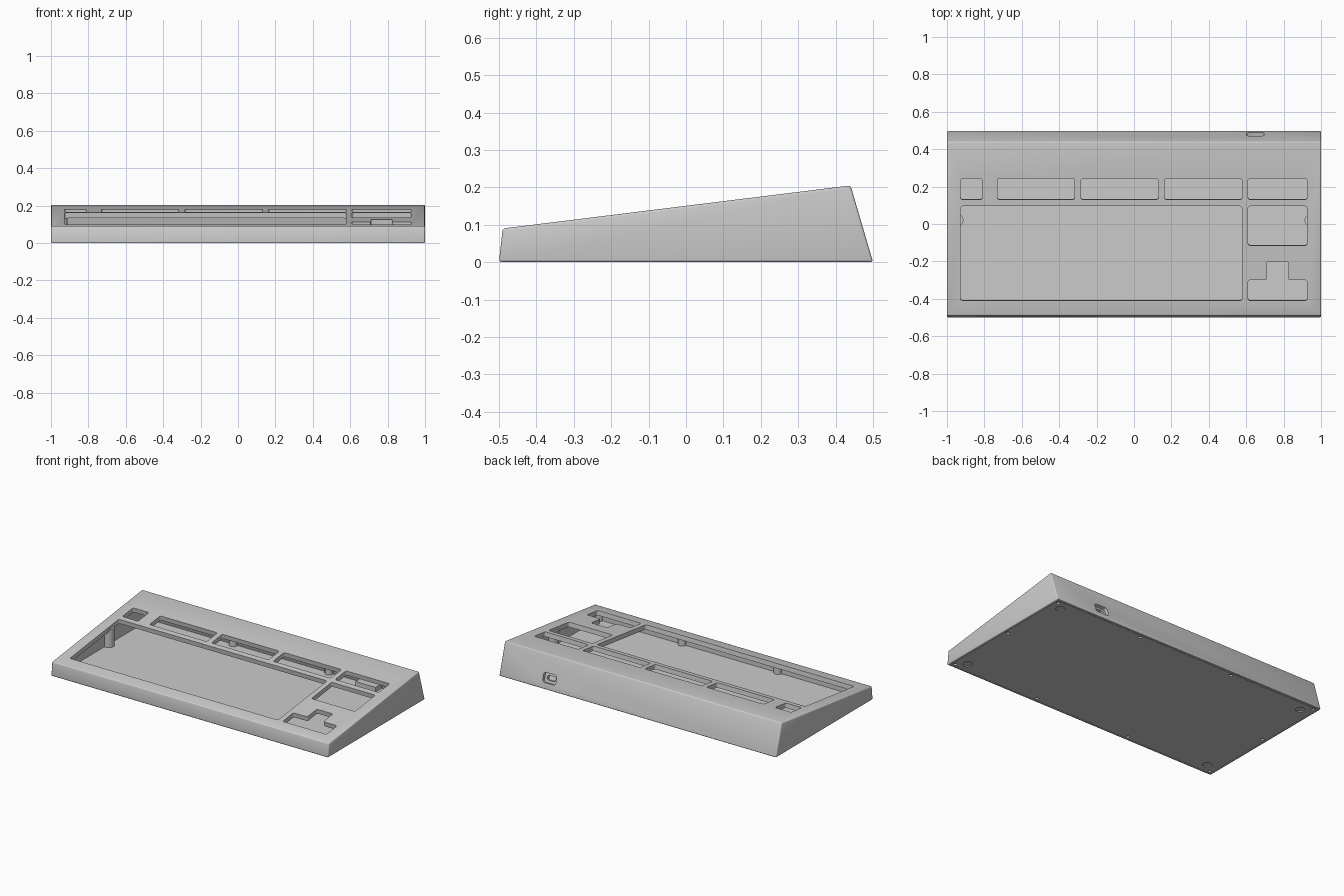
import bpy, bmesh, math
from mathutils import Matrix, Vector

if "Cube" in bpy.data.objects:
    bpy.data.objects.remove(bpy.data.objects["Cube"])

TILT = math.atan2(0.115, 0.93)
TOP = Matrix.Translation((0, -0.49, 0.09)) @ Matrix.Rotation(TILT, 4, 'X')
SIDE = Matrix(((0, 0, 1, 0), (1, 0, 0, 0), (0, 1, 0, 0), (0, 0, 0, 1)))  # (y, z, x) profile


def top_z(y):
    return 0.09 + (y + 0.49) * math.tan(TILT)


def prism(name, pts, lo, hi, matrix=Matrix(), corner=0, edge=0):
    """Extrude a 2D outline from lo to hi, with rounded corners or beveled edges."""
    bm = bmesh.new()
    bm.faces.new([bm.verts.new((u, v, lo)) for u, v in pts])
    if corner:
        bmesh.ops.bevel(bm, geom=bm.verts[:], offset=corner, segments=4,
                        profile=0.5, affect='VERTICES')
    out = bmesh.ops.extrude_face_region(bm, geom=bm.faces[:])
    bmesh.ops.translate(bm, vec=(0, 0, hi - lo),
                        verts=[g for g in out['geom'] if isinstance(g, bmesh.types.BMVert)])
    bmesh.ops.recalc_face_normals(bm, faces=bm.faces[:])
    if edge:
        bmesh.ops.bevel(bm, geom=bm.edges[:], offset=edge, segments=3,
                        profile=0.5, affect='EDGES')
    bm.transform(matrix)
    bmesh.ops.recalc_face_normals(bm, faces=bm.faces[:])
    me = bpy.data.meshes.new(name)
    bm.to_mesh(me)
    bm.free()
    ob = bpy.data.objects.new(name, me)
    bpy.context.collection.objects.link(ob)
    return ob


def rect(x0, x1, y0, y1):
    return [(x0, y0), (x1, y0), (x1, y1), (x0, y1)]


def circle(x, y, r, n=24):
    return [(x + r * math.cos(2 * math.pi * i / n), y + r * math.sin(2 * math.pi * i / n))
            for i in range(n)]


def cut(ob, cutters):
    for c in cutters:
        c.hide_render = True
        m = ob.modifiers.new("cut", 'BOOLEAN')
        m.operation, m.solver, m.object = 'DIFFERENCE', 'EXACT', c
        bpy.context.view_layer.objects.active = ob
        bpy.ops.object.modifier_apply(modifier=m.name)
        bpy.data.objects.remove(c)


def smooth(ob):
    bpy.ops.object.select_all(action='DESELECT')
    ob.select_set(True)
    bpy.context.view_layer.objects.active = ob
    bpy.ops.object.shade_smooth_by_angle(angle=math.radians(30))


# Wedge shaped outer case
case = prism("keyboard_case", [(-0.5, 0), (-0.49, 0.09), (0.44, 0.205), (0.5, 0)],
             -1, 1, SIDE, edge=0.007)

# Hollow inside and the recess that takes the bottom plate
cavity = [(-0.455, -0.05), (-0.455, top_z(-0.455) - 0.03), (0.408, top_z(0.408) - 0.03),
          (0.455, 0.01), (0.455, -0.05)]
cut(case, [prism("cavity_cutter", cavity, -0.955, 0.955, SIDE),
           prism("recess_cutter", rect(-0.988, 0.988, -0.488, 0.486), -0.05, 0.016)])

# Key openings, cut square to the sloping top
row = [(-0.927, -0.812), (-0.73, -0.317), (-0.283, 0.13), (0.163, 0.577), (0.61, 0.925)]
openings = [rect(a, b, 0.13, 0.242) for a, b in row]
openings += [rect(-0.927, 0.577, -0.41, 0.095), rect(0.61, 0.925, -0.115, 0.095),
             [(0.61, -0.41), (0.925, -0.41), (0.925, -0.3), (0.825, -0.3),
              (0.825, -0.2), (0.71, -0.2), (0.71, -0.3), (0.61, -0.3)]]
cutters = []
for o in openings:
    local = [(x, (y + 0.49) / math.cos(TILT)) for x, y in o]
    cutters.append(prism("key_cutter", local, -0.045, 0.05, TOP, corner=0.011))
cut(case, cutters)

# Cable port: shallow recess and through hole on the leaning rear wall
lean = math.atan2(0.06, 0.205)
REAR = Matrix.Translation((0.648, 0.48, 0.068)) @ Matrix.Rotation(math.pi / 2 + lean, 4, 'X')
cut(case, [prism("port_recess_cutter", rect(-0.047, 0.047, -0.031, 0.031), -0.05, 0.02, REAR, 0.014),
           prism("port_hole_cutter", rect(-0.03, 0.03, -0.015, 0.015), -0.05, 0.1, REAR, 0.01)])
smooth(case)

# Bottom plate with screw holes and foot recesses
plate = prism("bottom_plate", rect(-0.985, 0.985, -0.485, 0.483), 0.001, 0.015)
screws = [(x, y) for x in (-0.966, -0.345, 0.345, 0.966) for y in (-0.467, 0.465)]
screws += [(-0.966, 0.01), (0.966, 0.01)]
holes = [prism("screw_cutter", circle(x, y, 0.011, 16), -0.05, 0.011) for x, y in screws]
holes += [prism("foot_cutter", circle(sx * 0.91, sy * 0.42, 0.028), -0.05, 0.007)
          for sx in (-1, 1) for sy in (-1, 1)]
cut(plate, holes)
smooth(plate)

# Screw posts inside the case
for sx in (-1, 1):
    smooth(prism("side_screw_post", circle(sx * 0.947, 0.02, 0.035), 0.016, top_z(0.02) - 0.02))
    for x in (sx * 0.345, sx * 0.945):
        smooth(prism("front_screw_post", circle(x, -0.455, 0.025), 0.016, top_z(-0.455) - 0.02))
        smooth(prism("rear_screw_post", circle(x, 0.445, 0.025), 0.016, 0.08))

# Port board mount behind the rear wall
prism("port_mount", rect(0.575, 0.72, 0.39, 0.45), 0.015, 0.045)
